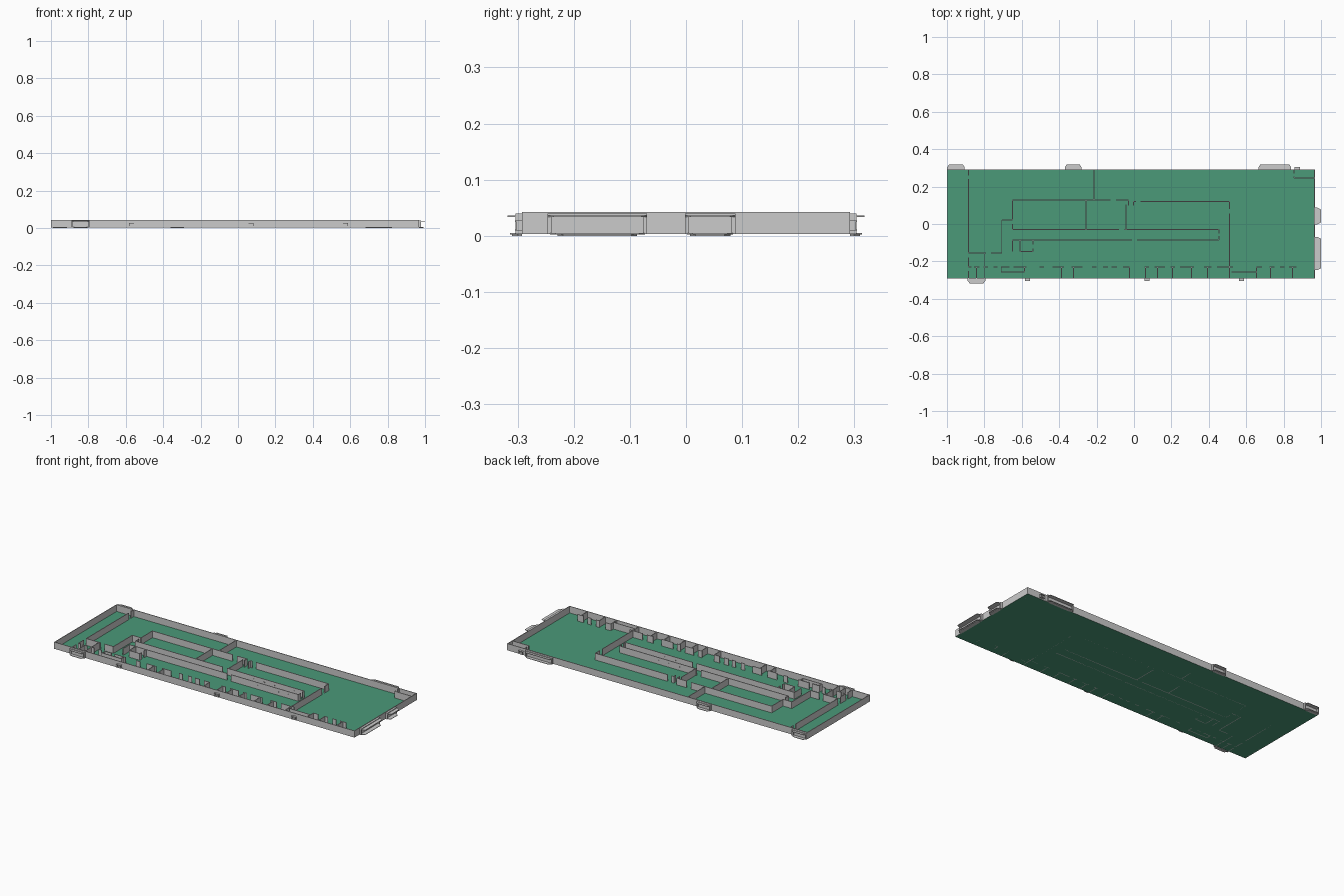
import bpy, bmesh
from math import radians
from mathutils import Matrix, Vector

if "Cube" in bpy.data.objects:
    bpy.data.objects.remove(bpy.data.objects["Cube"])

Z0, Z1, T = 0.003, 0.0425, 0.004          # floor level, wall top, wall thickness
L, R, B, F = -1.0, 0.967, 0.292, -0.292   # shell limits


def finish(name, bm):
    bmesh.ops.recalc_face_normals(bm, faces=bm.faces)
    me = bpy.data.meshes.new(name)
    bm.to_mesh(me)
    bm.free()
    ob = bpy.data.objects.new(name, me)
    bpy.context.collection.objects.link(ob)
    return ob


def prism(bm, pts, z0, z1, mat=Matrix()):
    low = [bm.verts.new(mat @ Vector((x, y, z0))) for x, y in pts]
    top = [bm.verts.new(mat @ Vector((x, y, z1))) for x, y in pts]
    bm.faces.new(low)
    bm.faces.new(top)
    n = len(pts)
    for i in range(n):
        bm.faces.new((low[i], low[(i + 1) % n], top[(i + 1) % n], top[i]))


def box(bm, x0, x1, y0, y1, z0, z1, mat=Matrix()):
    prism(bm, [(x0, y0), (x1, y0), (x1, y1), (x0, y1)], z0, z1, mat)


def h_walls(bm, y, *spans):
    for a, b in spans:
        box(bm, a, b, y - T / 2, y + T / 2, Z0, Z1)


def v_walls(bm, x, *spans):
    for a, b in spans:
        box(bm, x - T / 2, x + T / 2, a, b, Z0, Z1)


# green floor sheet
bm = bmesh.new()
bm.faces.new([bm.verts.new((x, y, Z0)) for x, y in ((L, F), (R, F), (R, B), (L, B))])
floor = finish("floor", bm)
floor.data.flip_normals() if floor.data.polygons[0].normal.z < 0 else None
green = bpy.data.materials.new("floor_green")
green.diffuse_color = (0.07, 0.32, 0.19, 1)
green.use_nodes = True
green.node_tree.nodes["Principled BSDF"].inputs["Base Color"].default_value = green.diffuse_color
floor.data.materials.append(green)

# outer shell
bm = bmesh.new()
h_walls(bm, F + T / 2, (L, R))
h_walls(bm, B - T / 2, (L, R))
v_walls(bm, L + T / 2, (F + T, B - T))
v_walls(bm, R - T / 2, (F + T, B - T))
finish("outer_walls", bm)

# inner walls, broken by door gaps
bm = bmesh.new()
v_walls(bm, -0.885, (0.26, B), (-0.155, 0.24), (-0.23, -0.18), (F, -0.25))
h_walls(bm, -0.155, (-0.885, -0.79), (-0.765, -0.707))
v_walls(bm, -0.80, (-0.23, -0.155))
v_walls(bm, -0.707, (-0.155, 0.021))
h_walls(bm, 0.021, (-0.707, -0.65))
v_walls(bm, -0.65, (0.021, 0.128), (-0.03, 0.0), (-0.147, -0.085))
h_walls(bm, 0.128, (-0.65, -0.125), (-0.095, -0.03))
v_walls(bm, -0.03, (0.10, 0.128))
v_walls(bm, -0.003, (0.10, 0.12))
h_walls(bm, 0.12, (-0.003, 0.01), (0.035, 0.51))
v_walls(bm, 0.51, (0.08, 0.12), (-0.23, 0.055))
v_walls(bm, -0.214, (0.128, B))
v_walls(bm, -0.257, (-0.03, 0.128))
v_walls(bm, -0.043, (-0.03, 0.105))
h_walls(bm, -0.03, (-0.65, -0.08), (-0.05, 0.455))
h_walls(bm, -0.085, (-0.65, -0.01), (0.015, 0.455))
v_walls(bm, 0.455, (-0.05, -0.03), (-0.085, -0.065))
v_walls(bm, -0.61, (-0.147, -0.085))
v_walls(bm, -0.54, (-0.147, -0.13), (-0.11, -0.085))
h_walls(bm, -0.147, (-0.61, -0.54))
# corner closet
v_walls(bm, 0.855, (0.246, 0.255), (0.27, B))
h_walls(bm, 0.246, (0.855, R))
finish("inner_walls", bm)

# row of small rooms along the front
bm = bmesh.new()
for x in (-0.842, -0.80, -0.387, -0.323, -0.024, 0.062, 0.126, 0.206, 0.307,
          0.393, 0.51, 0.655, 0.73, 0.847):
    v_walls(bm, x, (F, -0.23))
v_walls(bm, -0.71, (-0.257, -0.23))
v_walls(bm, -0.585, (-0.257, -0.23))
h_walls(bm, -0.257, (-0.71, -0.585), (0.52, 0.655))
h_walls(bm, -0.23,
        (-0.885, -0.87), (-0.855, -0.825), (-0.805, -0.78), (-0.75, -0.73),
        (-0.71, -0.665), (-0.645, -0.575), (-0.505, -0.48), (-0.435, -0.375),
        (-0.335, -0.275), (-0.225, -0.2), (-0.165, -0.14), (-0.12, -0.09),
        (-0.06, -0.024), (0.055, 0.08), (0.11, 0.165), (0.195, 0.22),
        (0.245, 0.32), (0.375, 0.415), (0.445, 0.53), (0.655, 0.685),
        (0.725, 0.75), (0.78, 0.805), (0.83, 0.87))
finish("front_rooms", bm)

# small square studs along the central corridor walls
bm = bmesh.new()
for y in (-0.03, -0.085):
    for i in range(6):
        x = 0.06 + i * 0.065
        box(bm, x, x + 0.008, y - T / 2 - 0.0008, y + T / 2 + 0.0008, 0.021, 0.027)
finish("corridor_studs", bm)


def frame_at(x, y, deg):
    return Matrix.Translation((x, y, 0)) @ Matrix.Rotation(radians(deg), 4, 'Z')


def portal(name, x, y, deg, w, d=0.026):
    # local +y points outwards: framed entrance with canopy and tapered step
    m, h, bm = frame_at(x, y, deg), w / 2, bmesh.new()
    for s in (-1, 1):
        a, b = sorted((s * h, s * (h - 0.007)))
        box(bm, a, b, 0, 0.012, Z0, 0.04, m)
    box(bm, -h, h, 0, 0.012, 0.036, 0.04, m)
    box(bm, -h + 0.007, h - 0.007, 0, 0.003, Z0, 0.036, m)

    def plate(hw, dd, z0, z1):
        prism(bm, [(-hw, 0), (hw, 0), (hw, dd * 0.4), (hw - 0.01, dd),
                   (-hw + 0.01, dd), (-hw, dd * 0.4)], z0, z1, m)
    plate(h, d, 0.0335, 0.036)
    plate(h - 0.004, d * 0.85, 0.0025, 0.005)
    plate(h * 0.8, d * 0.7, 0.0, 0.0025)
    finish(name, bm)


portal("back_left_entrance", -0.952, B, 0, 0.094)
portal("back_middle_entrance", -0.325, B, 0, 0.09)
portal("back_right_entrance", 0.753, B, 0, 0.175)
portal("front_entrance", -0.842, F, 180, 0.094)
portal("right_wide_entrance", R, -0.158, -90, 0.177, 0.033)
portal("right_narrow_entrance", R, 0.043, -90, 0.09, 0.033)

# small framed windows
for name, x, y, deg in (("window_a", -0.57, F, 180), ("window_b", 0.07, F, 180),
                        ("window_c", 0.575, F, 180), ("window_d", 0.873, B, 0)):
    m, bm = frame_at(x, y, deg), bmesh.new()
    for z in (0.009, 0.025):
        box(bm, -0.014, 0.014, 0, 0.013, z, z + 0.002, m)
    for s in (-0.012, 0.010):
        box(bm, s, s + 0.002, 0, 0.01, 0.011, 0.025, m)
    finish(name, bm)
